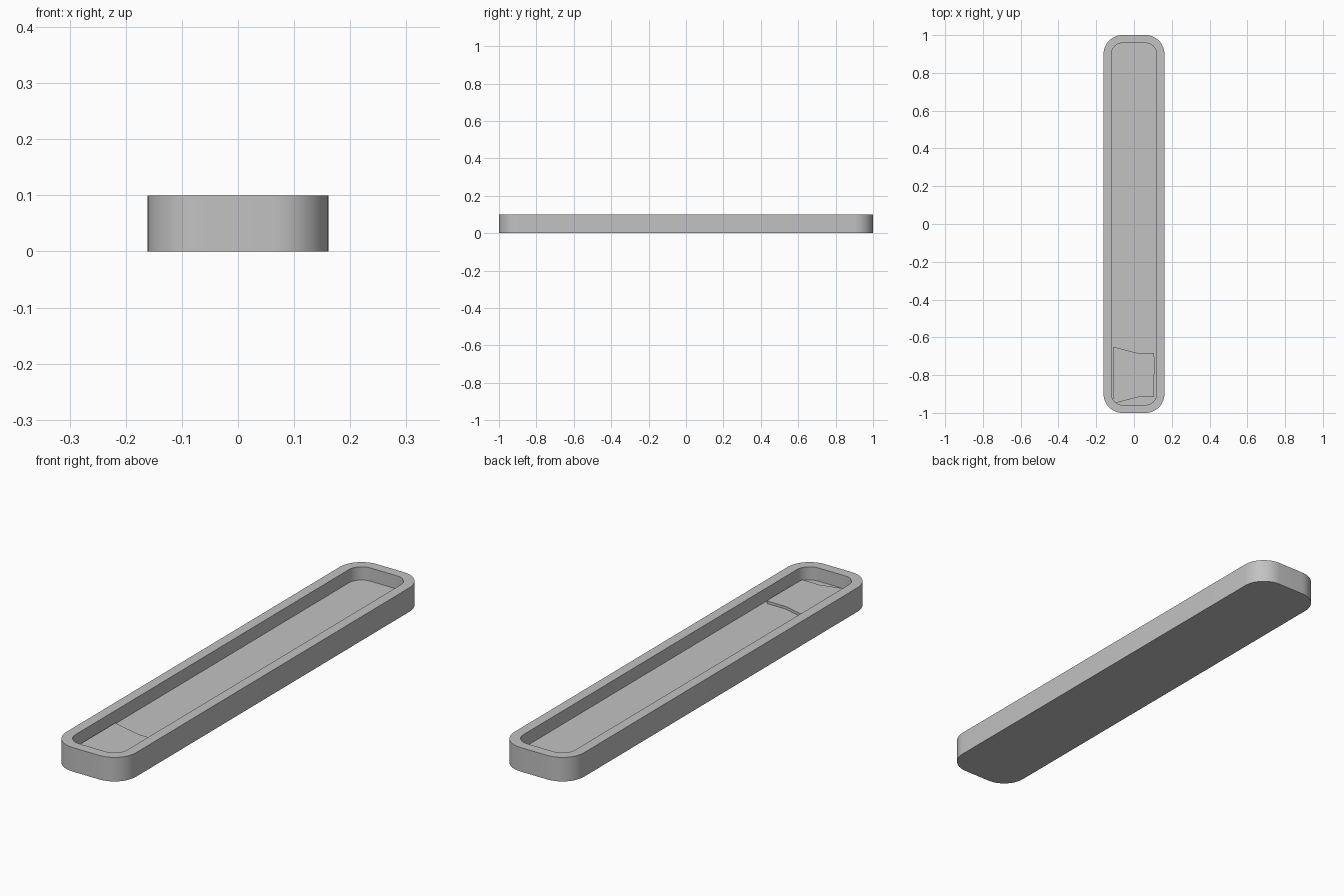
import bpy
import bmesh
import math

cube = bpy.data.objects.get("Cube")
if cube:
    bpy.data.objects.remove(cube, do_unlink=True)

# Single plain grey
grey = bpy.data.materials.new("light_grey")
grey.use_nodes = True
colour = (0.54, 0.54, 0.54, 1)
grey.diffuse_color = colour
grey.node_tree.nodes["Principled BSDF"].inputs["Base Color"].default_value = colour

SEGMENTS = 14
FLOOR = 0.045


def rounded_outline(half_x, half_y, radius):
    """Counter-clockwise rounded rectangle."""
    points = []
    for i, (sx, sy) in enumerate([(1, 1), (-1, 1), (-1, -1), (1, -1)]):
        for k in range(SEGMENTS + 1):
            a = math.pi / 2 * (i + k / SEGMENTS)
            points.append((sx * (half_x - radius) + radius * math.cos(a),
                           sy * (half_y - radius) + radius * math.sin(a)))
    return points


def loft(name, rings):
    """Skin a stack of equal-length (outline, z) rings and cap both ends."""
    bm = bmesh.new()
    loops = [[bm.verts.new((x, y, z)) for x, y in outline] for outline, z in rings]
    for low, high in zip(loops, loops[1:]):
        for i in range(len(low)):
            j = (i + 1) % len(low)
            bm.faces.new((low[i], low[j], high[j], high[i]))
    bm.faces.new(loops[0][::-1])
    bm.faces.new(loops[-1])
    bmesh.ops.recalc_face_normals(bm, faces=bm.faces)
    mesh = bpy.data.meshes.new(name)
    bm.to_mesh(mesh)
    bm.free()
    mesh.materials.append(grey)
    obj = bpy.data.objects.new(name, mesh)
    bpy.context.collection.objects.link(obj)
    bpy.ops.object.select_all(action="DESELECT")
    obj.select_set(True)
    bpy.context.view_layer.objects.active = obj
    bpy.ops.object.shade_smooth_by_angle(angle=math.radians(30))
    return obj


# Tray: outer wall, flat rim, inner wall and recessed floor
outer = rounded_outline(0.161, 1.0, 0.1)
inner = rounded_outline(0.119, 0.958, 0.058)
loft("tray", [(outer, 0), (outer, 0.1), (inner, 0.1), (inner, FLOOR)])

# Thin raised pad on the floor near the front end
pad = [(-0.11, -0.65), (-0.11, -0.94), (-0.09, -0.946), (0.026, -0.915),
       (0.106, -0.915), (0.108, -0.72), (0.106, -0.683), (0.018, -0.683)]
loft("floor_pad", [(pad, FLOOR - 0.005), (pad, FLOOR + 0.011)])
